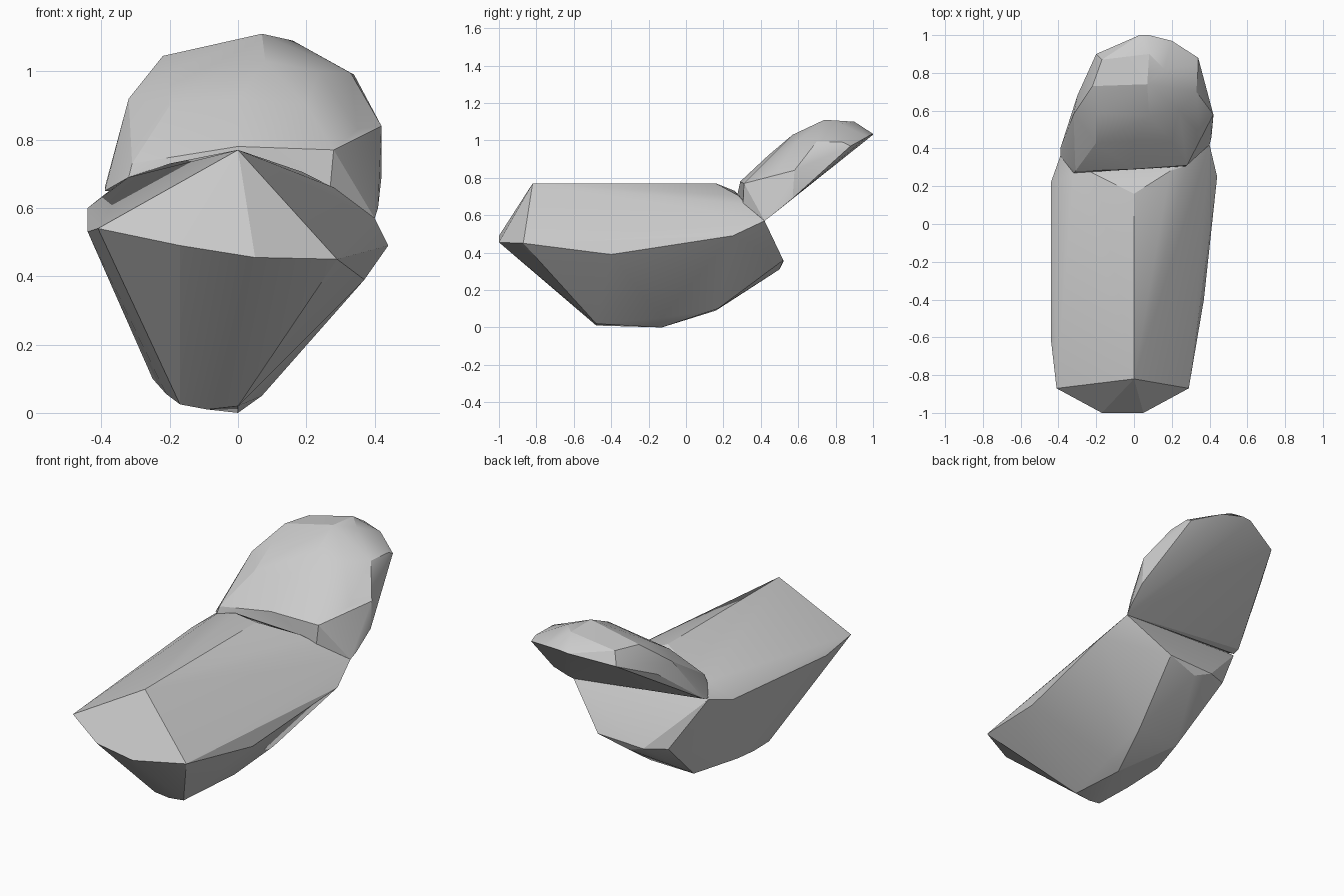
import bpy, bmesh, math


def hull(name, points):
    """Wrap a faceted convex shell around a few guide points."""
    bm = bmesh.new()
    for p in points:
        bm.verts.new(p)
    res = bmesh.ops.convex_hull(bm, input=bm.verts)
    junk = {g for g in res["geom_interior"] + res["geom_unused"]
            if isinstance(g, bmesh.types.BMVert) and g.is_valid}
    bmesh.ops.delete(bm, geom=list(junk), context='VERTS')
    bmesh.ops.recalc_face_normals(bm, faces=bm.faces)
    me = bpy.data.meshes.new(name)
    bm.to_mesh(me)
    bm.free()
    ob = bpy.data.objects.new(name, me)
    bpy.context.collection.objects.link(ob)
    bpy.context.view_layer.objects.active = ob
    ob.select_set(True)
    bpy.ops.object.shade_smooth_by_angle(angle=math.radians(20))
    ob.select_set(False)
    return ob


# Lower body: pointed front, keel below, roof ridge above
hull("body", [
    (-.17, -1, .49), (.05, -1, .455), (0, -.82, .77),
    (.29, -.87, .45), (.37, -.4, .39), (.44, .25, .49), (.40, .42, .57),
    (-.41, -.87, .54), (-.44, -.61, .53), (-.44, .22, .60), (-.39, .36, .64),
    (0, .16, .77), (-.2, .26, .73), (.19, .28, .705), (-.32, .27, .69), (.28, .31, .66),
    (-.17, -.49, .025), (-.09, -.48, .01), (0, -.48, .02),
    (0, -.13, 0), (.07, -.13, .05), (-.21, -.3, .055), (-.25, -.1, .10),
    (.1, .17, .10), (-.16, .16, .09),
    (.18, .52, .36), (-.1, .52, .35), (0, .50, .31), (-.22, .47, .36)])

# Raised rear shell: flat underside, domed front
hull("raised_shell", [
    (.40, .42, .57), (.41, .46, .60), (.42, .57, .69), (.42, .58, .84),
    (.34, .88, .97), (.34, .84, .99), (.2, .97, 1.02), (.08, 1, 1.035),
    (.03, 1, 1.03), (-.2, .9, .98), (-.3, .68, .88), (-.39, .36, .65), (-.39, .40, .66),
    (-.32, .27, .69), (.27, .305, .66), (-.31, .28, .73), (0, .29, .78), (.28, .31, .77),
    (-.2, .43, .9), (0, .44, .92), (.2, .44, .9), (.35, .48, .83),
    (-.32, .58, .92), (-.2, .59, 1.0), (.08, .57, 1.03), (.24, .6, 1.0),
    (-.22, .73, 1.045), (.07, .74, 1.11), (.16, .82, 1.09), (.08, .90, 1.10),
    (-.17, .87, 1.05), (.33, .7, .995)])
